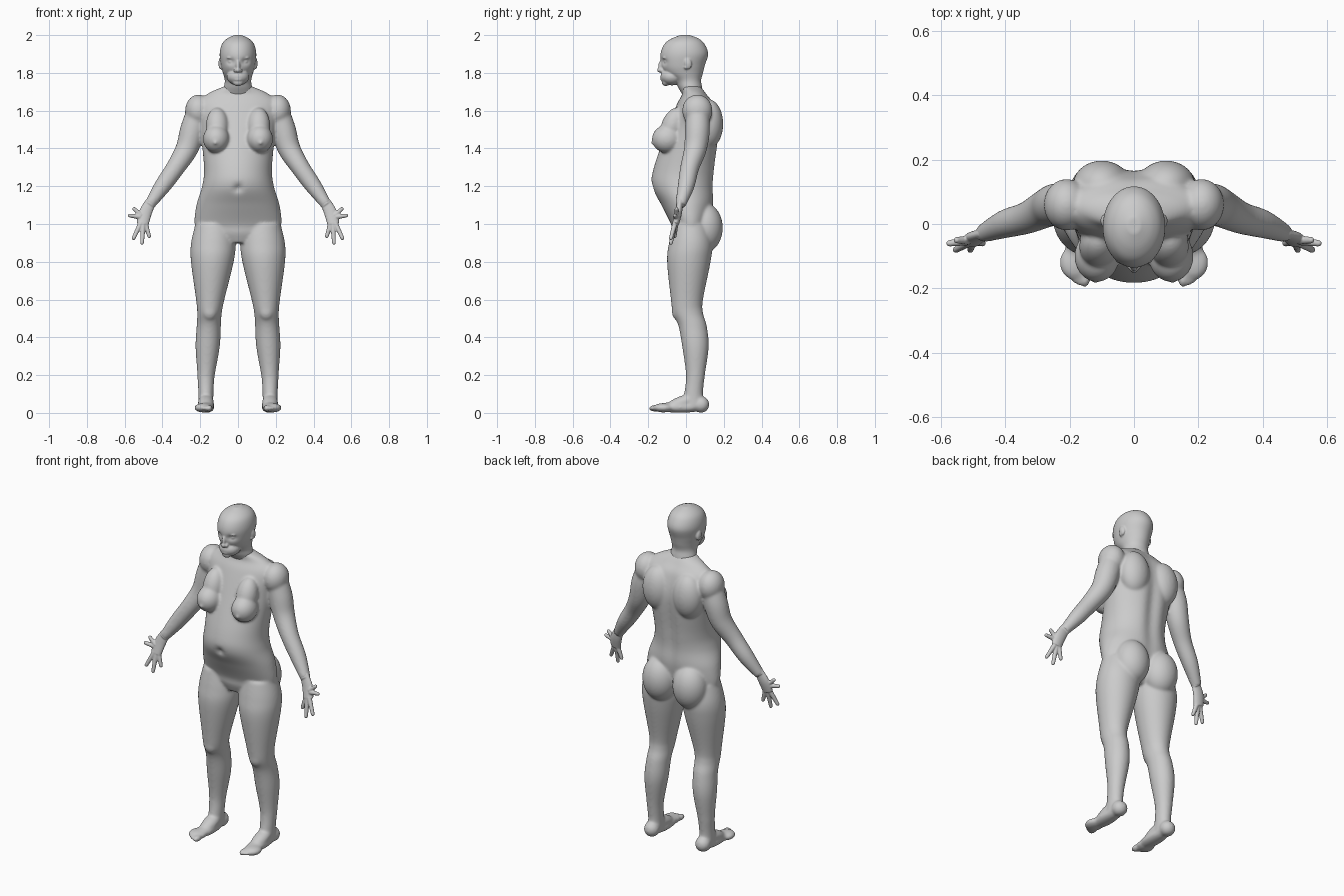
import bpy
import bmesh
from math import cos, sin, pi, exp
from mathutils import Vector, Matrix

default_cube = bpy.data.objects.get("Cube")
if default_cube:
    bpy.data.objects.remove(default_cube, do_unlink=True)

clay = bpy.data.materials.new("clay_grey")
clay.use_nodes = True
clay.diffuse_color = (.6, .6, .6, 1)
clay.node_tree.nodes["Principled BSDF"].inputs["Base Color"].default_value = clay.diffuse_color

SIDES = {"left": 1, "right": -1}
FORWARD = Vector((0, 1, 0))


def spline(rows, steps=8):
    """Catmull-Rom interpolation through rows of numbers."""
    padded = [rows[0], *rows, rows[-1]]
    result = []
    for before, start, end, after in zip(padded, padded[1:], padded[2:], padded[3:]):
        for step in range(steps):
            t = step / steps
            result.append([
                b + t / 2 * (c - a + t * (2 * a - 5 * b + 4 * c - d + t * (3 * (b - c) + d - a)))
                for a, b, c, d in zip(before, start, end, after)])
    return result + [list(rows[-1])]


def circle(count=64):
    angles = (2 * pi * index / count for index in range(count))
    return [(cos(angle), sin(angle)) for angle in angles]


def skin(bm, rings):
    """Bridge the rings and cap both ends."""
    loops = [[bm.verts.new(point) for point in ring] for ring in rings]
    for lower, upper in zip(loops, loops[1:]):
        for index in range(len(lower)):
            previous = index - 1
            bm.faces.new((lower[previous], lower[index], upper[index], upper[previous]))
    bm.faces.new(loops[0])
    bm.faces.new(loops[-1])


def stack(bm, rows, centre=lambda height: 0, shape=None):
    """Level oval sections: height, half width, front y, back y."""
    rings = []
    for height, width, front, back in spline(rows):
        middle, depth = (front + back) / 2, (back - front) / 2
        ring = [Vector((centre(height) + width * u, middle + depth * v, height))
                for u, v in circle()]
        if shape:
            for point in ring:
                shape(point)
        rings.append(ring)
    skin(bm, rings)


def limb(bm, rows, side, flatness=1):
    """Oval sections square to a path: x, y, z, half width."""
    rows = spline(rows)
    path = [Vector((side * x, y, z)) for x, y, z, width in rows]
    rings = []
    for index, (point, row) in enumerate(zip(path, rows)):
        along = path[min(index + 1, len(path) - 1)] - path[max(index - 1, 0)]
        across = along.cross(FORWARD).normalized()
        upward = across.cross(along.normalized())
        rings.append([point + row[-1] * (across * u + upward * v * flatness) for u, v in circle()])
    skin(bm, rings)


def blob(bm, centre, radii, side=1, tilt=0):
    """Ellipsoid, optionally tipped about the x axis."""
    x, y, z = centre
    placement = (Matrix.Translation((side * x, y, z)) @ Matrix.Rotation(tilt, 4, "X")
                 @ Matrix.Diagonal((*radii, 1)))
    bmesh.ops.create_uvsphere(bm, u_segments=32, v_segments=24, radius=1, matrix=placement)


def ball(bm, centre, radius, side=1):
    blob(bm, centre, (radius, radius, radius), side)


def finish(bm, name, voxel, rounds):
    """Fuse the overlapping volumes into one smooth skin."""
    bmesh.ops.recalc_face_normals(bm, faces=bm.faces)
    mesh = bpy.data.meshes.new(name)
    bm.to_mesh(mesh)
    bm.free()
    mesh.materials.append(clay)
    part = bpy.data.objects.new(name, mesh)
    bpy.context.collection.objects.link(part)
    fuse = part.modifiers.new("fuse", "REMESH")
    fuse.mode = "VOXEL"
    fuse.voxel_size = voxel
    fuse.use_smooth_shade = True
    soften = part.modifiers.new("soften", "SMOOTH")
    soften.factor = .5
    soften.iterations = rounds


def dent(offset_x, offset_z, width, height):
    return exp(-(offset_x / width) ** 2 - (offset_z / height) ** 2)


def torso_shape(point):
    """Spine groove behind, navel in front."""
    if point.y > .04:
        point.y -= .02 * dent(point.x, point.z - 1.35, .04, .3)
    elif point.y < -.1:
        point.y += .02 * dent(point.x, point.z - 1.19, .02, .02)


def head_shape(point):
    """Eye sockets."""
    if point.y < -.05:
        point.y += .015 * dent(abs(point.x) - .04, point.z - 1.86, .02, .015)


def leg_centre(height):
    return min(.17, .18 - .055 * height)


# Torso
body = bmesh.new()
stack(body, [(.9, .1, -.05, .07), (.95, .2, -.07, .11), (1, .23, -.08, .13),
             (1.1, .22, -.13, .15), (1.2, .19, -.18, .15), (1.3, .18, -.17, .16),
             (1.5, .2, -.1, .18), (1.63, .22, -.05, .15), (1.69, .16, -.02, .11),
             (1.73, .07, -.03, .08)], shape=torso_shape)

for side in SIDES.values():
    # Chest
    blob(body, (.115, -.1, 1.45), (.07, .08, .075), side)
    blob(body, (.11, -.07, 1.52), (.06, .06, .1), side, tilt=-.35)
    ball(body, (.12, -.174, 1.43), .012, side)
    # Shoulder blade, seat and shoulder
    blob(body, (.1, .12, 1.53), (.09, .077, .13), side)
    blob(body, (.1, .1, .98), (.1, .095, .13), side)
    blob(body, (.21, .06, 1.6), (.07, .08, .085), side)
    # Arm
    limb(body, [(.21, .06, 1.6, .06), (.24, .06, 1.5, .066), (.27, .05, 1.4, .06),
                (.33, .02, 1.3, .05), (.4, 0, 1.2, .044), (.47, -.03, 1.1, .028)], side)
    # Leg and kneecap
    stack(body, [(1, .1, -.07, .12), (.9, .118, -.09, .14), (.8, .113, -.1, .13),
                 (.6, .075, -.08, .09), (.53, .065, -.07, .09), (.46, .064, -.04, .11),
                 (.35, .064, -.02, .12), (.2, .046, 0, .1), (.1, .04, -.01, .09),
                 (.03, .04, -.02, .1)], centre=lambda height: side * leg_centre(height))
    blob(body, (.15, -.045, .54), (.04, .03, .05), side)
    # Foot: heel, sole, instep and ball
    ball(body, (.17, .08, .044), .044, side)
    blob(body, (.17, -.03, .03), (.045, .13, .03), side)
    blob(body, (.17, -.02, .055), (.042, .1, .035), side, tilt=.35)
    blob(body, (.182, -.12, .027), (.05, .055, .025), side)
    for toe in range(5):
        thickness = .018 if toe == 0 else .013
        blob(body, (.152 + .016 * toe, -.166 + .003 * toe ** 2, .024),
             (thickness, .032, thickness), side)
finish(body, "body", voxel=.0065, rounds=14)

# Head and neck
head = bmesh.new()
stack(head, [(1.67, .08, -.01, .09), (1.72, .075, -.04, .086), (1.76, .07, -.06, .08),
             (1.8, .08, -.11, .09), (1.84, .09, -.13, .1), (1.9, .097, -.135, .117),
             (1.95, .086, -.116, .1), (1.98, .06, -.08, .07), (2, .02, -.03, .02)],
      shape=head_shape)
# Jaw and chin
blob(head, (0, -.075, 1.78), (.06, .06, .046))
blob(head, (0, -.108, 1.75), (.028, .02, .02))
# Nose bridge, nose tip and lips
blob(head, (0, -.13, 1.84), (.011, .017, .034), tilt=-.2)
ball(head, (0, -.14, 1.815), .013)
for lip_height in (1.764, 1.778):
    blob(head, (0, -.122, lip_height), (.025, .013, .007))
for side in SIDES.values():
    # Nostril, eye and brow
    ball(head, (.014, -.13, 1.812), .01, side)
    blob(head, (.036, -.1, 1.86), (.017, .016, .012), side)
    blob(head, (.035, -.11, 1.88), (.025, .015, .008), side)
    # Ear and earlobe
    blob(head, (.092, .01, 1.85), (.012, .02, .03), side, tilt=.2)
    ball(head, (.09, 0, 1.83), .011, side)
finish(head, "head", voxel=.0045, rounds=5)

# Hands: every finger fans out from the palm
PALM = Vector((.5, -.05, 1.035))
FINGERTIPS = [(.55, -.05, 1.08), (.573, -.06, 1.045), (.553, -.08, .925),
              (.508, -.08, .9), (.47, -.06, .935)]
for label, side in SIDES.items():
    hand = bmesh.new()
    limb(hand, [(.44, -.02, 1.14, .033), (.47, -.03, 1.1, .028)], side, flatness=.9)
    limb(hand, [(.46, -.03, 1.12, .028), (.49, -.04, 1.06, .034), (.505, -.055, 1, .032)],
         side, flatness=.55)
    for tip in FINGERTIPS:
        knuckle = PALM.lerp(Vector(tip), .25)
        limb(hand, [(*knuckle, .014), (*tip, .01)], side)
        ball(hand, tip, .01, side)
    finish(hand, label + "_hand", voxel=.0035, rounds=4)
